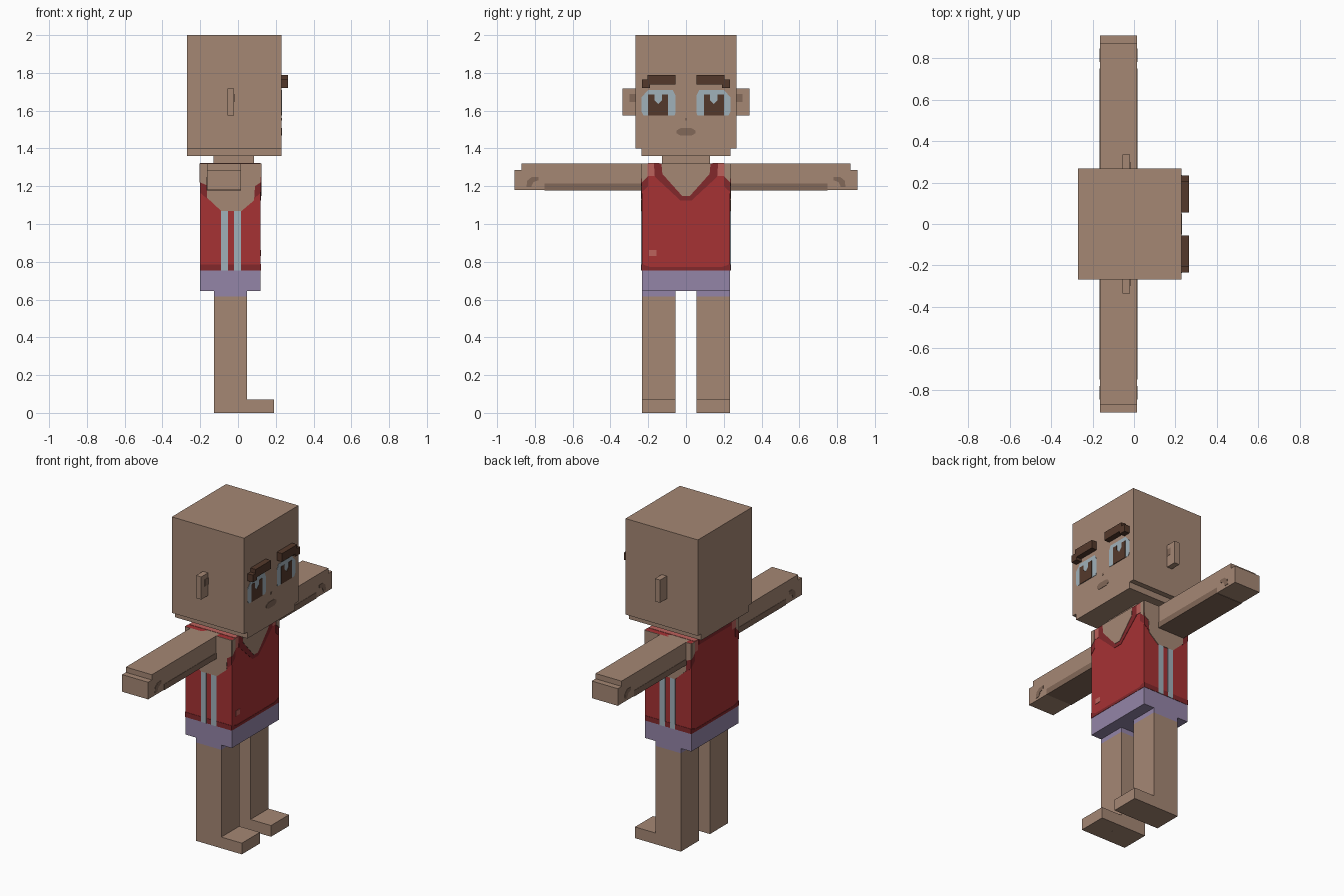
import bpy, bmesh

cube = bpy.data.objects.get("Cube")
if cube:
    bpy.data.objects.remove(cube, do_unlink=True)


def material(name, rgb):
    lin = [((c / 255 + 0.055) / 1.055) ** 2.4 for c in rgb] + [1.0]
    m = bpy.data.materials.new(name)
    m.use_nodes = True
    m.diffuse_color = lin
    bsdf = next(n for n in m.node_tree.nodes if n.type == 'BSDF_PRINCIPLED')
    bsdf.inputs["Base Color"].default_value = lin
    bsdf.inputs["Roughness"].default_value = 0.9
    return m


SKIN = material("skin", (165, 135, 116))
SHADE = material("dark skin", (130, 104, 88))
RED = material("shirt red", (166, 50, 52))
DARK_RED = material("trim red", (130, 40, 43))
PINK = material("strap pink", (188, 98, 92))
PURPLE = material("shorts purple", (148, 133, 167))
PALE = material("pale blue", (160, 177, 186))
BROWN = material("dark brown", (84, 57, 43))


def finish(name, bm, mat):
    bmesh.ops.recalc_face_normals(bm, faces=bm.faces)
    me = bpy.data.meshes.new(name)
    bm.to_mesh(me)
    bm.free()
    me.materials.append(mat)
    ob = bpy.data.objects.new(name, me)
    bpy.context.collection.objects.link(ob)
    return ob


def box(name, x, y, z, mat):
    """Box from three (low, high) ranges."""
    bm = bmesh.new()
    bmesh.ops.create_cube(bm, size=1)
    for v in bm.verts:
        v.co = [r[0] if c < 0 else r[1] for c, r in zip(v.co, (x, y, z))]
    return finish(name, bm, mat)


def plate(name, axis, pos, out, pts, mat, layer=1):
    """Thin polygon plate on a wall facing the given axis; pts are (horizontal, z)."""
    depth = out * 0.002 * layer
    bm = bmesh.new()
    rings = []
    for p in (pos, pos + depth):
        rings.append([bm.verts.new((p, a, z) if axis == 'x' else (a, p, z)) for a, z in pts])
    bm.faces.new(rings[0])
    bm.faces.new(rings[1])
    n = len(pts)
    for i in range(n):
        j = (i + 1) % n
        bm.faces.new((rings[0][i], rings[0][j], rings[1][j], rings[1][i]))
    return finish(name, bm, mat)


def rect(a0, a1, z0, z1):
    return [(a0, z0), (a1, z0), (a1, z1), (a0, z1)]


def sided(s, lo, hi):
    """Range on the y axis, mirrored for s = -1."""
    return (lo, hi) if s > 0 else (-hi, -lo)


# Head, jaw and neck
box("head", (-.27, .23), (-.268, .268), (1.4, 2), SKIN)
box("jaw", (-.27, .23), (-.235, .235), (1.36, 1.4), SKIN)
box("neck", (-.13, .085), (-.128, .128), (1.3, 1.37), SKIN)

# Torso and shorts
box("shirt", (-.2, .12), (-.233, .233), (.755, 1.32), RED)
box("shorts", (-.2, .12), (-.233, .233), (.645, .755), PURPLE)

# Mouth and nose
plate("mouth", 'x', .23, 1, [(-.05, 1.48), (-.03, 1.468), (.03, 1.468), (.05, 1.48),
      (.05, 1.495), (.03, 1.507), (-.03, 1.507), (-.05, 1.495)], SHADE)
plate("nose", 'x', .23, 1, rect(-.006, .006, 1.548, 1.562), SHADE)

# Neckline on the chest
plate("neck_trim", 'x', .12, 1, [(-.17, 1.32), (-.165, 1.25), (-.03, 1.125), (.03, 1.125),
      (.165, 1.25), (.17, 1.32)], DARK_RED)
plate("chest_skin", 'x', .12, 1, [(-.13, 1.32), (-.125, 1.265), (-.02, 1.148), (.02, 1.148),
      (.125, 1.265), (.13, 1.32)], SKIN, 2)
plate("back_neck_trim", 'x', -.2, -1, rect(-.16, .16, 1.285, 1.32), DARK_RED)
plate("shirt_patch", 'x', .12, 1, rect(-.195, -.155, .83, .862), PINK)

# Front and back hems and shoulder corners
for pos, out, end in ((.12, 1, "front"), (-.2, -1, "back")):
    plate(end + "_hem", 'x', pos, out, [(-.233, .755), (.233, .755), (.233, .788), (.19, .772),
          (-.19, .772), (-.233, .788)], DARK_RED)
    for s, side in ((1, "left"), (-1, "right")):
        tag = f"{side}_{end}"
        plate("shoulder_trim_" + tag, 'x', pos, out,
              [(s * .233, 1.17), (s * .233, 1.25), (s * .2, 1.25), (s * .2, 1.2)], DARK_RED)
        plate("strap_" + tag, 'x', pos, out, rect(*sided(s, .168, .203), 1.255, 1.32), PINK)
        plate("shoulder_skin_" + tag, 'x', pos, out,
              [(s * .233, 1.22), (s * .203, 1.25), (s * .203, 1.32), (s * .233, 1.32)], SKIN, 2)

for s, side in ((1, "left"), (-1, "right")):
    # Ear
    box("ear_" + side, (-.055, -.02), sided(s, .26, .335), (1.575, 1.717), SKIN)
    plate("ear_hollow_" + side, 'x', -.02, 1, rect(*sided(s, .268, .3), 1.645, 1.688), SHADE)

    # Eyebrow
    box("brow_" + side, (.225, .266), sided(s, .055, .205), (1.738, 1.79), BROWN)
    box("brow_tip_" + side, (.225, .266), sided(s, .19, .233), (1.72, 1.765), BROWN)

    # Eye
    plate("eye_white_" + side, 'x', .23, 1,
          [(s * a, z) for a, z in ((.06, 1.575), (.225, 1.575), (.236, 1.595), (.236, 1.67),
           (.2, 1.71), (.07, 1.71), (.055, 1.68), (.055, 1.59))], PALE)
    plate("iris_" + side, 'x', .23, 1,
          [(s * a, z) for a, z in ((.094, 1.575), (.2, 1.575), (.2, 1.685), (.168, 1.685),
           (.168, 1.655), (.147, 1.635), (.126, 1.655), (.126, 1.685), (.094, 1.685))], BROWN, 2)

    # Arm with stepped hand end
    box("arm_" + side, (-.165, .015), sided(s, .2, .872), (1.18, 1.32), SKIN)
    box("hand_" + side, (-.165, .015), sided(s, .86, .909), (1.18, 1.287), SKIN)
    # Darker underside strip and wrist arcs
    box("arm_underside_" + side, (-.167, .017), sided(s, .232, .75), (1.178, 1.215), SHADE)
    for pos, out, end in ((.015, 1, "front"), (-.165, -1, "back")):
        plate(f"wrist_arc_{side}_{end}", 'x', pos, out,
              [(s * a, z) for a, z in ((.845, 1.195), (.84, 1.23), (.815, 1.25), (.78, 1.25),
               (.78, 1.232), (.808, 1.222), (.82, 1.195))], SHADE)

    # Shirt side: armhole, trims, hem and stripes
    wall = s * .233
    plate("armhole_trim_" + side, 'y', wall, s, [(-.2, 1.24), (-.2, 1.165), (-.165, 1.135),
          (.085, 1.135), (.12, 1.165), (.12, 1.24)], DARK_RED)
    plate("armhole_skin_" + side, 'y', wall, s, [(-.2, 1.32), (-.2, 1.22), (-.165, 1.205),
          (-.165, 1.14), (-.09, 1.07), (.02, 1.07), (.085, 1.125), (.09, 1.2), (.12, 1.22),
          (.12, 1.32)], SKIN, 2)
    plate("side_hem_" + side, 'y', wall, s, rect(-.2, .12, .755, .786), DARK_RED)
    for i, x in enumerate((-.09, -.02)):
        plate(f"side_stripe_{side}_{i + 1}", 'y', wall, s, rect(x, x + .036, .755, 1.07), PALE, 2)
    # Shoulder top strap
    box("strap_top_" + side, (-.2, .12), sided(s, .14, .2), (1.315, 1.322), PINK)

    # Leg, short trouser cuff and foot
    box("leg_" + side, (-.127, .048), sided(s, .055, .233), (0, .615), SKIN)
    box("shorts_cuff_" + side, (-.127, .048), sided(s, .055, .233), (.615, .65), PURPLE)
    box("foot_" + side, (.04, .19), sided(s, .055, .233), (0, .07), SKIN)
